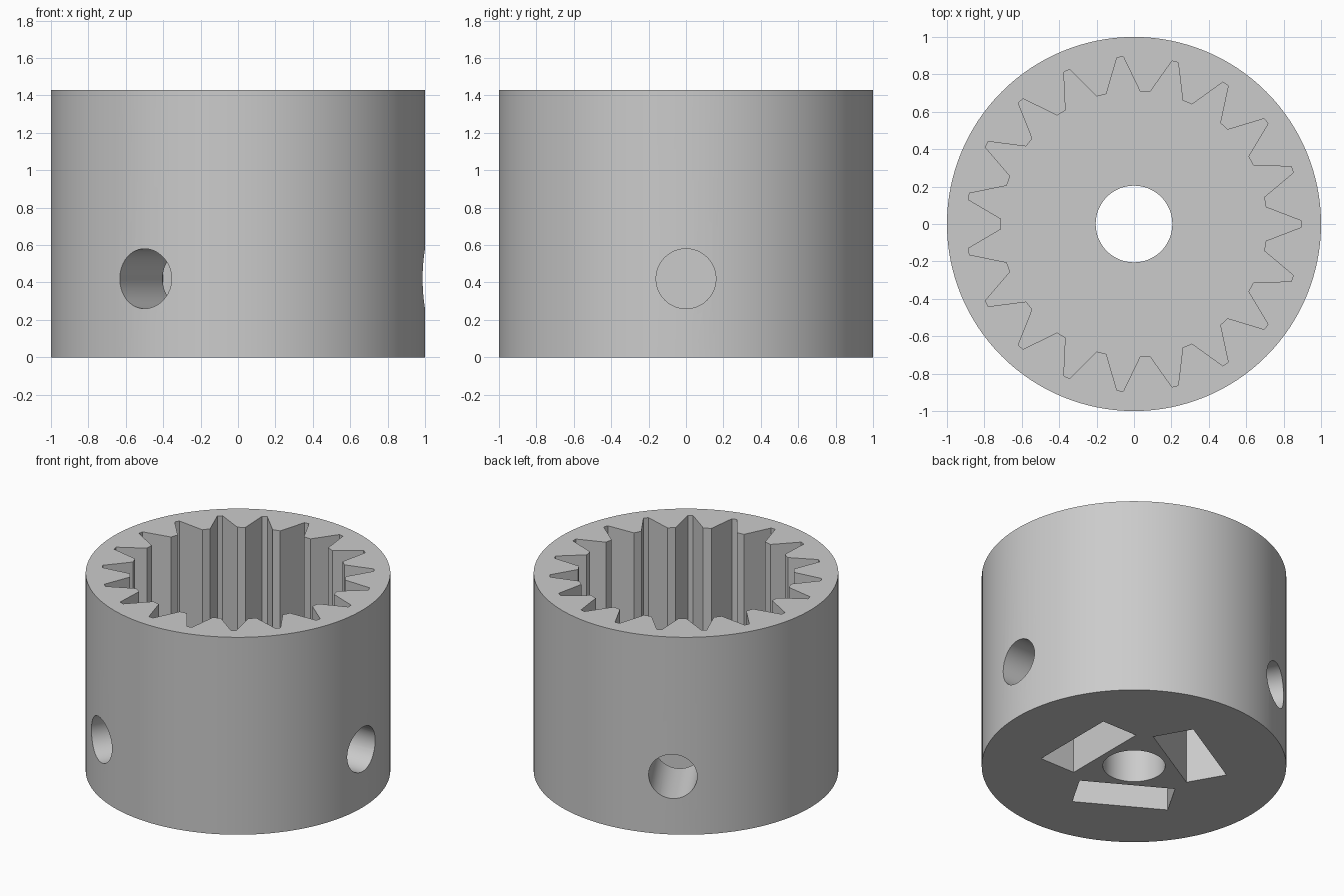
import bpy
import math
from mathutils import Matrix

cube = bpy.data.objects.get("Cube")
if cube:
    bpy.data.objects.remove(cube, do_unlink=True)

HEIGHT = 1.43
FLOOR = 0.64          # bottom of the splined socket
TEETH = 19
SCREW_Z = 0.42

grey = bpy.data.materials.new("plain grey")
grey.use_nodes = True
grey.diffuse_color = (0.6, 0.6, 0.6, 1)
grey.node_tree.nodes["Principled BSDF"].inputs["Base Color"].default_value = (0.6, 0.6, 0.6, 1)


def prism(name, outline, bottom, top):
    """Upright solid from a flat counter-clockwise outline."""
    n = len(outline)
    verts = [(x, y, z) for z in (bottom, top) for x, y in outline]
    faces = [list(range(n))[::-1], list(range(n, 2 * n))]
    faces += [(i, (i + 1) % n, n + (i + 1) % n, n + i) for i in range(n)]
    mesh = bpy.data.meshes.new(name)
    mesh.from_pydata(verts, [], faces)
    mesh.materials.append(grey)
    obj = bpy.data.objects.new(name, mesh)
    bpy.context.collection.objects.link(obj)
    return obj


def circle(radius, sides):
    return [(radius * math.cos(math.tau * i / sides), radius * math.sin(math.tau * i / sides))
            for i in range(sides)]


def spline_outline():
    """Alternating narrow groove tips and wider tooth lands."""
    points = []
    for i in range(2 * TEETH):
        a = math.pi * i / TEETH
        r, half = ((0.895, 0.017), (0.71, 0.027))[i % 2]
        for s in (-half, half):
            points.append((r * math.cos(a) - s * math.sin(a), r * math.sin(a) + s * math.cos(a)))
    return points


def cut(body, cutter):
    cutter.hide_render = True
    mod = body.modifiers.new("cut", 'BOOLEAN')
    mod.operation = 'DIFFERENCE'
    mod.solver = 'EXACT'
    mod.object = cutter
    bpy.context.view_layer.objects.active = body
    bpy.ops.object.modifier_apply(modifier=mod.name)
    bpy.data.objects.remove(cutter, do_unlink=True)


# Main sleeve, splined socket and shaft bore
body = prism("splined_coupler", circle(1, 128), 0, HEIGHT)
cut(body, prism("socket_cutter", spline_outline(), FLOOR, HEIGHT + 0.2))
cut(body, prism("bore_cutter", circle(0.205, 64), -0.2, FLOOR + 0.1))

# Three nut slots open at the base, each met by a radial screw hole
slot = [(0.25, -0.318), (0.53, -0.318), (0.53, 0.318), (0.25, 0.318)]
for i in range(3):
    turn = Matrix.Rotation(i * math.tau / 3, 4, 'Z')
    nut_slot = prism("nut_slot_cutter", slot, -0.2, 0.59)
    nut_slot.data.transform(turn)
    cut(body, nut_slot)
    screw = prism("screw_hole_cutter", circle(0.16, 48), 0.4, 1.2)
    screw.data.transform(turn @ Matrix.Translation((0, 0, SCREW_Z)) @ Matrix.Rotation(math.pi / 2, 4, 'Y'))
    cut(body, screw)

# Smooth round walls, crisp teeth and rims
bpy.ops.object.select_all(action='DESELECT')
body.select_set(True)
bpy.context.view_layer.objects.active = body
bpy.ops.object.shade_smooth_by_angle(angle=math.radians(20))
